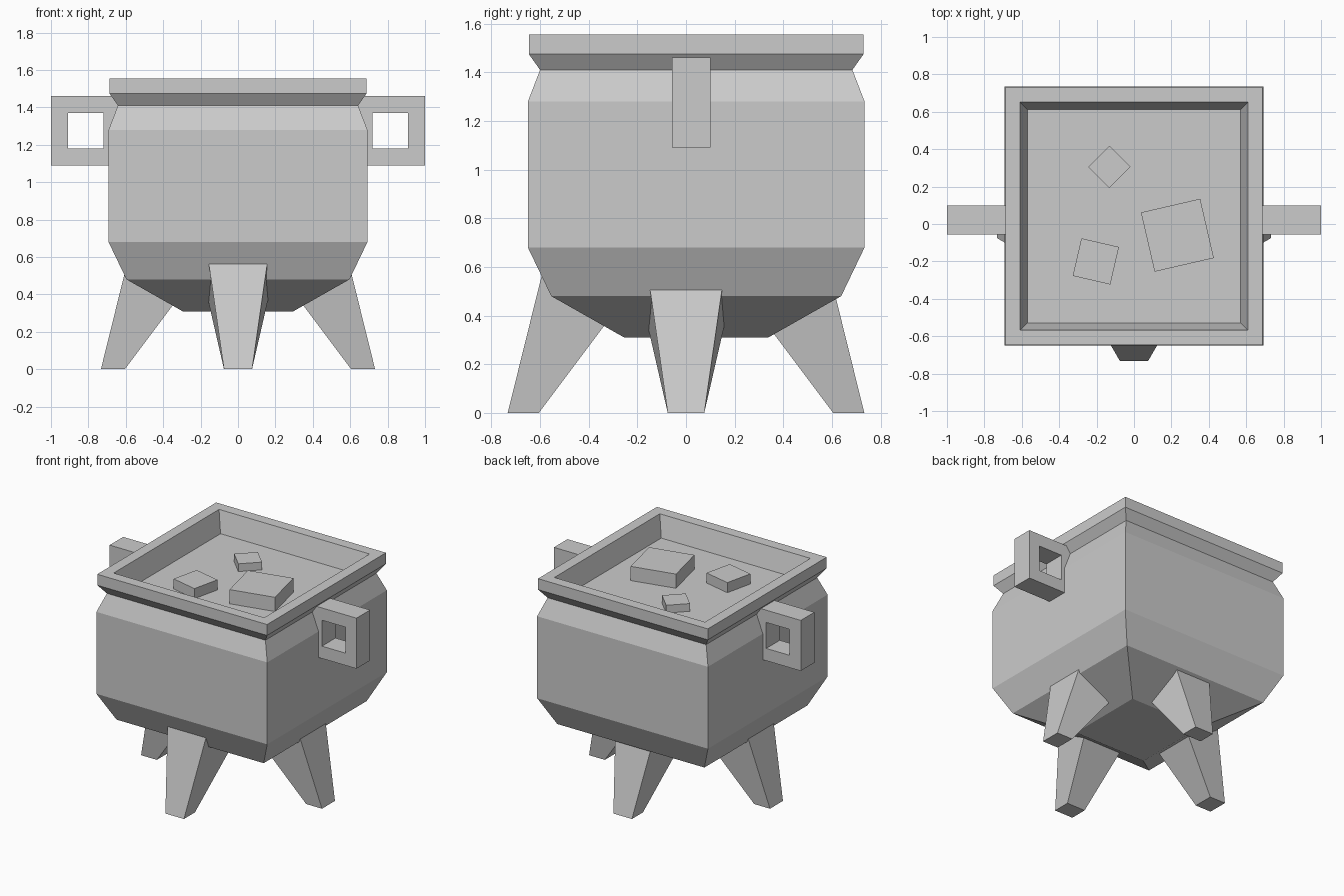
import bpy, bmesh, math
from mathutils import Matrix

if "Cube" in bpy.data.objects:
    bpy.data.objects.remove(bpy.data.objects["Cube"])

CY = 0.042  # pot centre in y


def finish(bm, name):
    bmesh.ops.recalc_face_normals(bm, faces=bm.faces)
    me = bpy.data.meshes.new(name)
    bm.to_mesh(me)
    bm.free()
    ob = bpy.data.objects.new(name, me)
    bpy.context.collection.objects.link(ob)
    return ob


def loft(name, rings, closed=False):
    """Skin a list of 4-point rings; cap the ends unless the loop closes."""
    bm = bmesh.new()
    vs = [[bm.verts.new(p) for p in r] for r in rings]
    pairs = list(zip(vs, vs[1:])) + ([(vs[-1], vs[0])] if closed else [])
    for a, b in pairs:
        for i in range(4):
            j = (i + 1) % 4
            bm.faces.new((a[i], a[j], b[j], b[i]))
    if not closed:
        bm.faces.new(vs[0])
        bm.faces.new(vs[-1])
    return finish(bm, name)


# Square pot: (half width, height) from underside, over the rim, to the inner surface
profile = [(0.296, 0.31), (0.596, 0.48), (0.692, 0.68), (0.692, 1.28),
           (0.642, 1.41), (0.688, 1.475), (0.688, 1.555), (0.61, 1.555), (0.57, 1.403)]
loft("pot", [[(-h, CY - h, z), (h, CY - h, z), (h, CY + h, z), (-h, CY + h, z)]
             for h, z in profile])

# Four splayed legs: tapered towards the foot, buried in the pot at the top
foot, top = 0.075, 0.19
leg_rings = [
    [(0.605, -foot, 0), (0.733, -foot, 0), (0.733, foot, 0), (0.605, foot, 0)],
    [(0.23, -top, 0.5), (0.535, -top, 0.8), (0.535, top, 0.8), (0.23, top, 0.5)]]
for i, side in enumerate(("right", "back", "left", "front")):
    leg = loft(side + "_leg", leg_rings)
    leg.data.transform(Matrix.Rotation(i * math.pi / 2, 4, 'Z'))

# Square ring handles on both sides
for side, s in (("right", 1), ("left", -1)):
    corners = [((0.63, 1.09), (0.72, 1.18)), ((1.0, 1.09), (0.91, 1.18)),
               ((1.0, 1.46), (0.91, 1.37)), ((0.63, 1.46), (0.72, 1.37))]
    loft(side + "_handle",
         [[(s * o[0], -0.057, o[1]), (s * o[0], 0.1, o[1]),
           (s * n[0], 0.1, n[1]), (s * n[0], -0.057, n[1])] for o, n in corners],
         closed=True)

# Chunks floating on the surface: x, y, size, top height, rotation
for name, x, y, size, zt, rot in (("large_chunk", 0.232, -0.06, 0.325, 1.507, 13),
                                  ("medium_chunk", -0.204, -0.2, 0.206, 1.477, -13),
                                  ("small_chunk", -0.132, 0.305, 0.16, 1.46, 45)):
    bm = bmesh.new()
    zb = 1.395
    bmesh.ops.create_cube(bm, size=1, matrix=Matrix.Translation((x, y, (zt + zb) / 2))
                          @ Matrix.Rotation(math.radians(rot), 4, 'Z')
                          @ Matrix.Diagonal((size, size, zt - zb, 1)))
    finish(bm, name)
